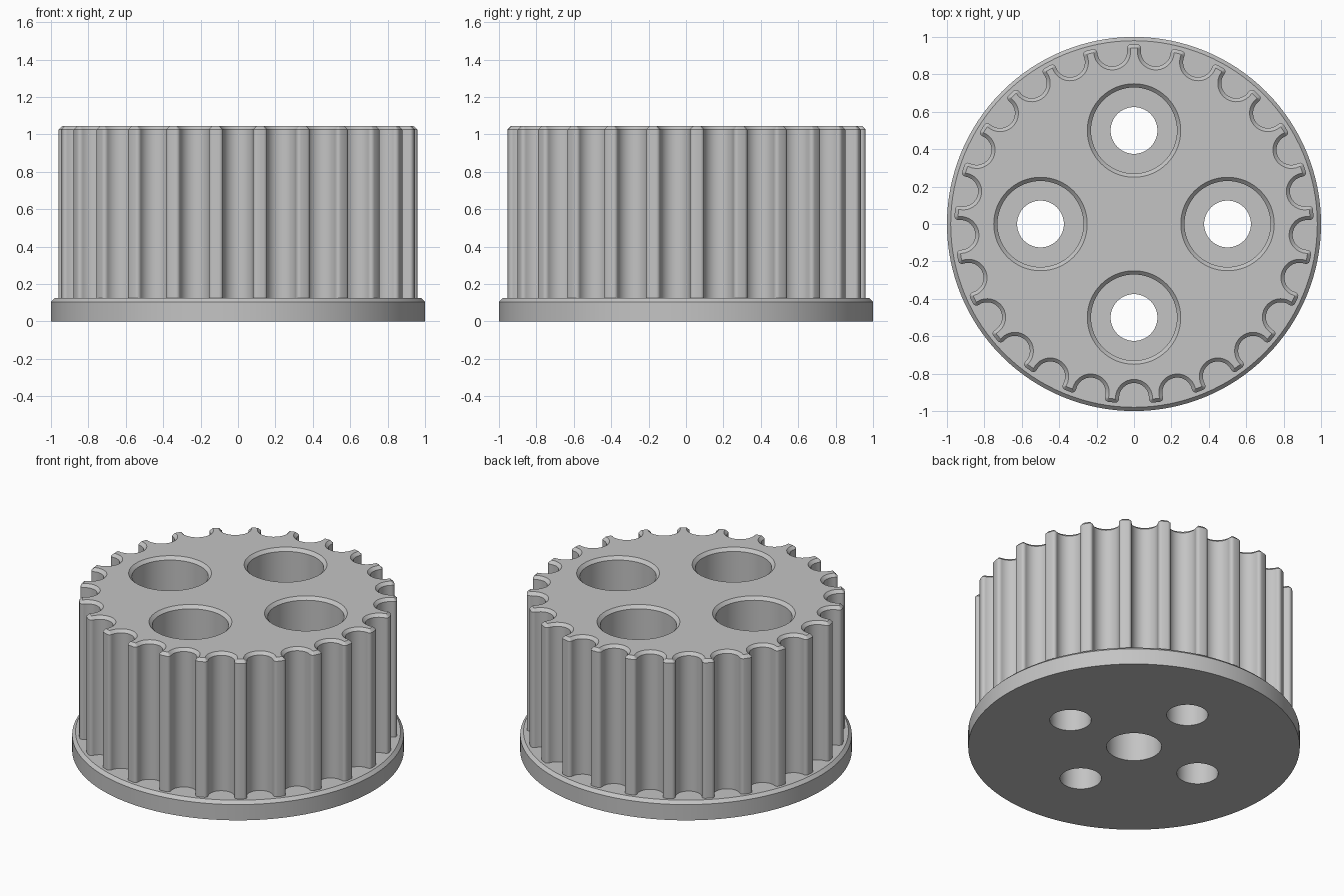
import bpy, bmesh
from math import sin, cos, pi, radians

cube = bpy.data.objects.get("Cube")
if cube:
    bpy.data.objects.remove(cube, do_unlink=True)

TEETH = 25
TOP = 1.045
FLANGE_TOP = 0.125
CHAMFER = 0.019


def make_object(name, rings):
    """Skin a stack of equal-length point rings and cap both ends."""
    bm = bmesh.new()
    loops = [[bm.verts.new(p) for p in ring] for ring in rings]
    n = len(loops[0])
    for low, high in zip(loops, loops[1:]):
        for i in range(n):
            j = (i + 1) % n
            bm.faces.new((low[i], low[j], high[j], high[i]))
    bm.faces.new(loops[0][::-1])
    bm.faces.new(loops[-1])
    bmesh.ops.recalc_face_normals(bm, faces=bm.faces)
    mesh = bpy.data.meshes.new(name)
    bm.to_mesh(mesh)
    bm.free()
    obj = bpy.data.objects.new(name, mesh)
    bpy.context.collection.objects.link(obj)
    return obj


def turned(name, profile, centre=(0, 0), sides=96):
    """Round part from a (radius, height) profile."""
    return make_object(name, [
        [(centre[0] + r * cos(2 * pi * i / sides),
          centre[1] + r * sin(2 * pi * i / sides), z) for i in range(sides)]
        for r, z in profile])


def arc(cr, ct, radius, start, end, steps):
    angles = [radians(start + (end - start) * i / steps) for i in range(steps + 1)]
    return [(cr + radius * cos(a), ct + radius * sin(a)) for a in angles]


def tooth_ring(z, inset=0):
    """Outline of the toothed drum: round grooves between rounded tooth tips."""
    groove = (arc(0.935, -0.10, 0.02 - inset, -6, 90, 4)
              + arc(0.93, 0, 0.08 + inset, 270, 90, 16)
              + arc(0.935, 0.10, 0.02 - inset, -90, 6, 4))
    ring = []
    for k in range(TEETH):
        a = 2 * pi * k / TEETH - pi / 2
        ring += [(r * cos(a) - t * sin(a), r * sin(a) + t * cos(a), z)
                 for r, t in groove]
    return ring


def boolean(target, tool, operation):
    mod = target.modifiers.new(tool.name, 'BOOLEAN')
    mod.operation = operation
    mod.solver = 'EXACT'
    mod.object = tool
    bpy.context.view_layer.objects.active = target
    bpy.ops.object.modifier_apply(modifier=mod.name)
    bpy.data.objects.remove(tool, do_unlink=True)


# Toothed drum with a chamfered top, joined to the flange
pulley = make_object("toothed_pulley", [
    tooth_ring(FLANGE_TOP - 0.06), tooth_ring(TOP - CHAMFER), tooth_ring(TOP, CHAMFER)])
flange = turned("flange", [(1, 0), (1, FLANGE_TOP - 0.02), (0.98, FLANGE_TOP)], sides=128)
boolean(pulley, flange, 'UNION')

# Four counterbored bolt holes
for x, y in ((0.5, 0), (0, 0.5), (-0.5, 0), (0, -0.5)):
    bolt_hole = turned("bolt_hole_cutter", [
        (0.125, -0.1), (0.125, 0.25), (0.23, 0.25),
        (0.23, TOP - 0.02), (0.27, TOP + 0.02)], (x, y), 64)
    boolean(pulley, bolt_hole, 'DIFFERENCE')

# Blind shaft bore from below
boolean(pulley, turned("shaft_bore_cutter", [(0.166, -0.1), (0.166, 0.5)], sides=64),
        'DIFFERENCE')

# Grey finish
grey = bpy.data.materials.new("plain grey")
grey.use_nodes = True
colour = (0.55, 0.55, 0.55, 1)
grey.diffuse_color = colour
grey.node_tree.nodes["Principled BSDF"].inputs["Base Color"].default_value = colour
pulley.data.materials.clear()
pulley.data.materials.append(grey)
for face in pulley.data.polygons:
    face.material_index = 0

bpy.ops.object.select_all(action='DESELECT')
pulley.select_set(True)
bpy.context.view_layer.objects.active = pulley
bpy.ops.object.shade_smooth_by_angle(angle=radians(30))
